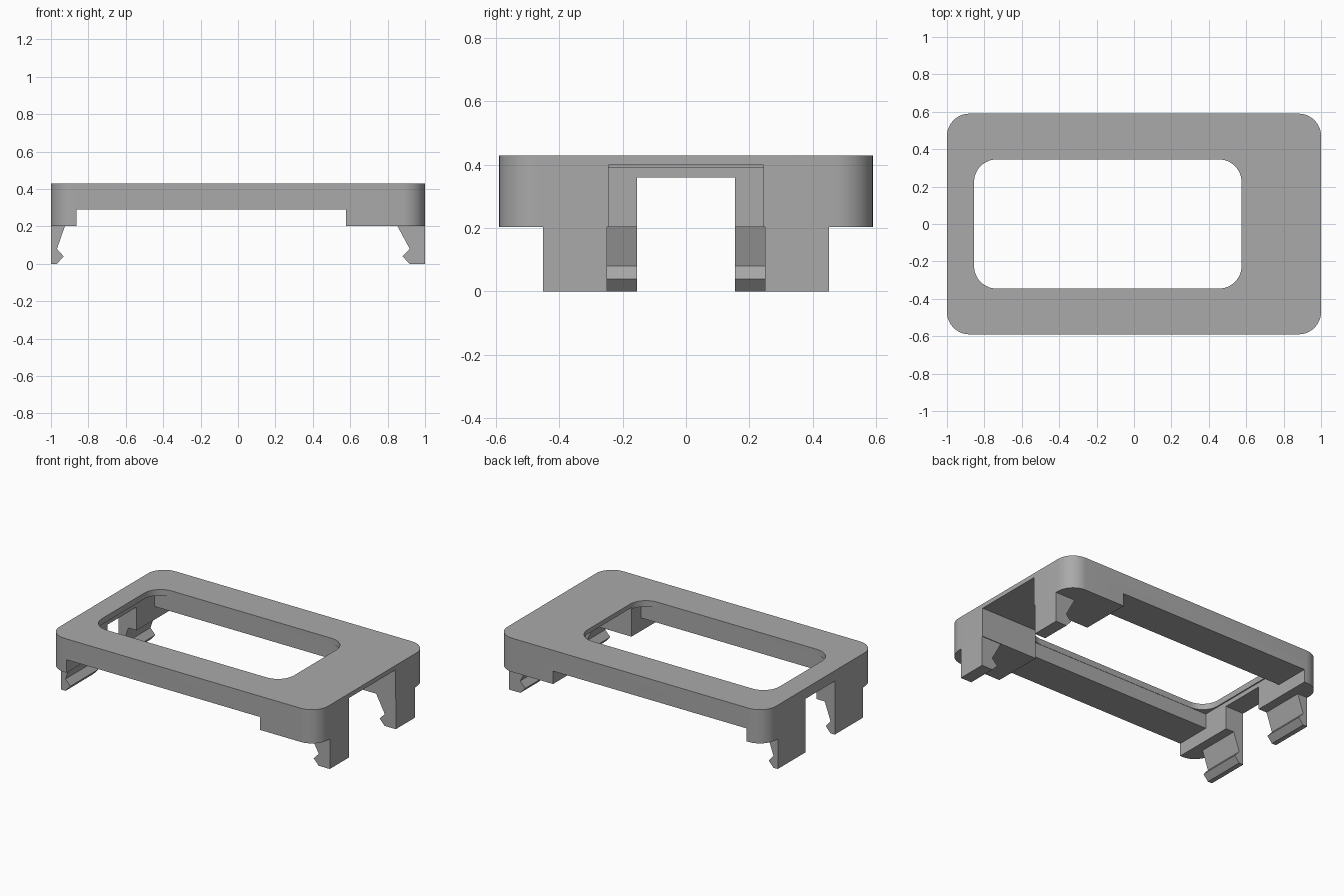
import bpy, bmesh, math

cube = bpy.data.objects.get("Cube")
if cube:
    bpy.data.objects.remove(cube, do_unlink=True)

grey = bpy.data.materials.new("plain grey")
grey.use_nodes = True
COLOUR = (0.4, 0.4, 0.4, 1)
grey.diffuse_color = COLOUR
grey.node_tree.nodes["Principled BSDF"].inputs["Base Color"].default_value = COLOUR

TOP, BASE = 0.43, 0.203


def prism(name, points, axis, low, high):
    """Extrude a closed outline along z or y."""
    bm = bmesh.new()
    place = (lambda a, b: (a, b, low)) if axis == "z" else (lambda a, b: (a, low, b))
    face = bm.faces.new([bm.verts.new(place(a, b)) for a, b in points])
    new = bmesh.ops.extrude_face_region(bm, geom=[face])["geom"]
    shift = (0, 0, high - low) if axis == "z" else (0, high - low, 0)
    bmesh.ops.translate(bm, vec=shift, verts=[g for g in new if isinstance(g, bmesh.types.BMVert)])
    bmesh.ops.recalc_face_normals(bm, faces=bm.faces)
    mesh = bpy.data.meshes.new(name)
    bm.to_mesh(mesh)
    bm.free()
    mesh.materials.append(grey)
    obj = bpy.data.objects.new(name, mesh)
    bpy.context.collection.objects.link(obj)
    return obj


def rounded(x0, x1, y0, y1, r, steps=12):
    """Outline of a rectangle with rounded corners."""
    corners = [(x1 - r, y1 - r), (x0 + r, y1 - r), (x0 + r, y0 + r), (x1 - r, y0 + r)]
    return [(cx + r * math.cos(a), cy + r * math.sin(a))
            for q, (cx, cy) in enumerate(corners)
            for a in [(q + i / steps) * math.pi / 2 for i in range(steps + 1)]]


def cut(target, x0, x1, half_y, z0, z1):
    """Carve a square-cornered box out of the target."""
    box = [(x0, -half_y), (x1, -half_y), (x1, half_y), (x0, half_y)]
    carve(target, prism("cutter", box, "z", z0, z1))


def carve(target, cutter):
    mod = target.modifiers.new("cut", "BOOLEAN")
    mod.operation = "DIFFERENCE"
    mod.solver = "EXACT"
    mod.object = cutter
    graph = bpy.context.evaluated_depsgraph_get()
    mesh = bpy.data.meshes.new_from_object(target.evaluated_get(graph))
    target.modifiers.clear()
    target.data = mesh
    bpy.data.objects.remove(cutter, do_unlink=True)


# Frame: rounded slab with a rounded window in its thin top lip
frame = prism("frame", rounded(-1, 1, -0.59, 0.59, 0.12), "z", BASE, TOP)
carve(frame, prism("cutter", rounded(-0.855, 0.575, -0.345, 0.345, 0.12), "z", 0, 1))
# Square-cornered recess under the lip
cut(frame, -0.863, 0.577, 0.347, 0, 0.39)
# Raised underside along both long sides
cut(frame, -0.863, 0.577, 1, 0, 0.29)
# End slots
cut(frame, 0.5, 1.2, 0.245, 0, 0.4)
cut(frame, -1.2, -0.8, 0.155, 0, 0.36)

bpy.ops.object.select_all(action="DESELECT")
frame.select_set(True)
bpy.context.view_layer.objects.active = frame
bpy.ops.object.shade_smooth_by_angle(angle=math.radians(30))

# Snap legs with hooks turned inward
left_hook = [(1, BASE), (0.852, BASE), (0.918, 0.08), (0.88, 0.04), (0.917, 0), (1, 0)]
right_hook = [(-1, BASE), (-0.925, BASE), (-0.968, 0.08), (-0.932, 0.04), (-0.968, 0), (-1, 0)]
for end, hook, inner in (("left", left_hook, 0.25), ("right", right_hook, 0.155)):
    for side, sign in (("front", -1), ("back", 1)):
        low, high = sorted((sign * inner, sign * 0.452))
        prism(f"{end}_{side}_leg", hook, "y", low, high)
